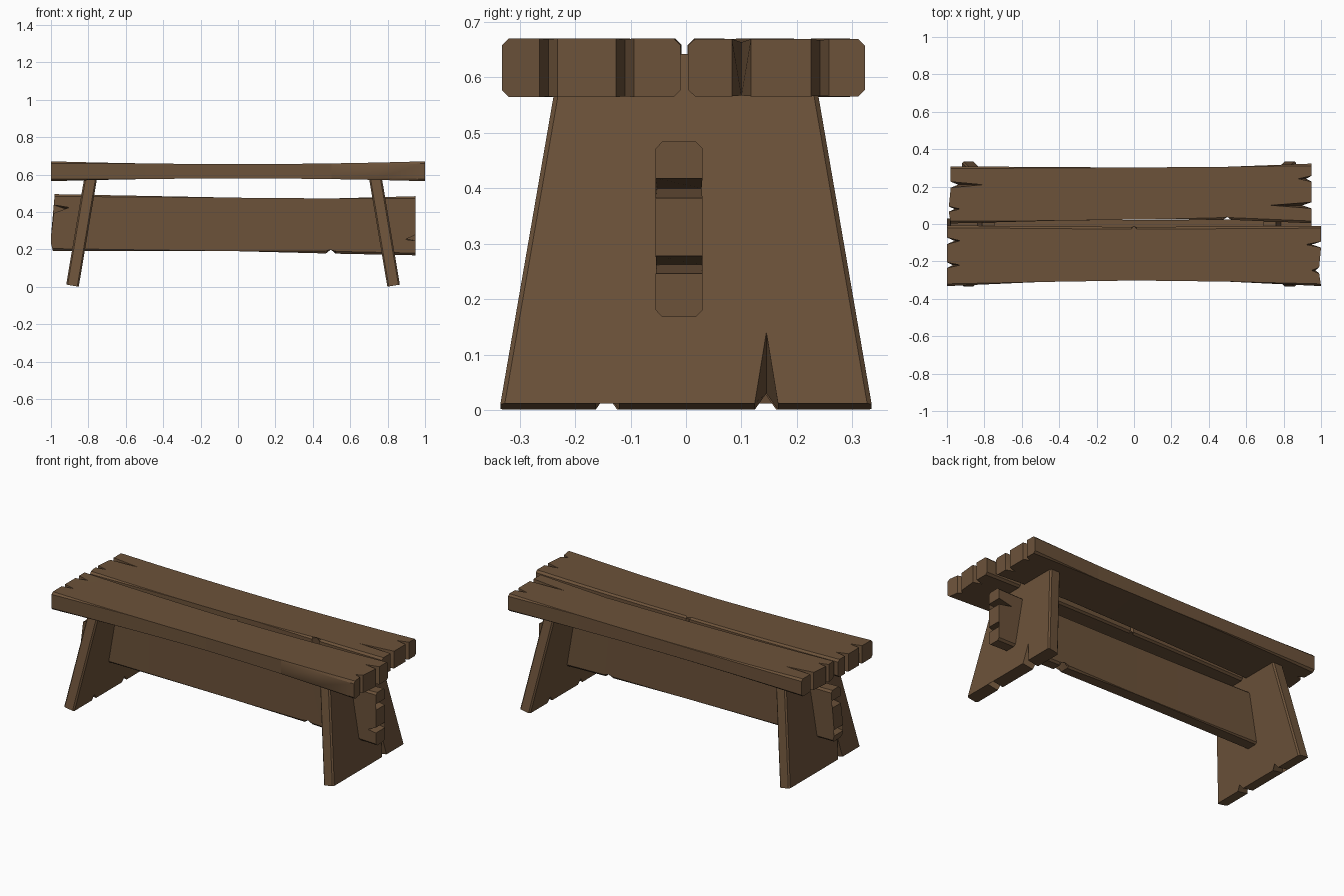
import bpy, bmesh, math
from mathutils import Matrix, Vector

if "Cube" in bpy.data.objects:
    bpy.data.objects.remove(bpy.data.objects["Cube"])

wood = bpy.data.materials.new("dark_wood")
wood.diffuse_color = (0.15, 0.085, 0.042, 1)
wood.use_nodes = True
wood.node_tree.nodes["Principled BSDF"].inputs["Base Color"].default_value = wood.diffuse_color


def board(name, low, high, start, end, half, axes, origin, pinch=0.0, chamfer=0.012):
    """Board in (u, v, t): low/high are its long edges, start/end its end cracks.
    A crack is (mouth u, v, half width, tip u on +t face, tip u on -t face)."""
    def crack_points(cracks, order, side):
        pts = []
        for u, v, w, top, bottom in cracks:
            tip = top if side > 0 else bottom
            pts += [(u, v - w * order), (tip, v), (u, v + w * order)]
        return pts

    bm = bmesh.new()
    loops = []
    for side in (1, -1):
        pts = (low + crack_points(end, 1, side) + high
               + crack_points(start, -1, side))
        loops.append([bm.verts.new((u, v, side * half)) for u, v in pts])
    top, bottom = loops
    n = len(top)
    bm.faces.new(top)
    bm.faces.new(bottom[::-1])
    for i in range(n):
        j = (i + 1) % n
        bm.faces.new((top[j], top[i], bottom[i], bottom[j]))

    # chamfer the long edges
    first_high = len(low) + 3 * len(end)
    ids = list(range(len(low) - 1))
    ids += list(range(first_high, first_high + len(high) - 1))
    edges = [bm.edges.get((lp[i], lp[i + 1])) for lp in loops for i in ids]
    bmesh.ops.bevel(bm, geom=edges, offset=chamfer, segments=1,
                    profile=0.5, affect='EDGES')

    # worn middle: slice across and thin the board there
    if pinch:
        for u in (-0.75, -0.5, -0.25, 0, 0.25, 0.5, 0.75):
            bmesh.ops.bisect_plane(bm, geom=bm.verts[:] + bm.edges[:] + bm.faces[:],
                                   plane_co=(u, 0, 0), plane_no=(1, 0, 0))
        for v in bm.verts:
            v.co.z *= 1 - pinch * max(0, 1 - v.co.x ** 2)

    m = Matrix([Vector(a) for a in axes]).transposed().to_4x4()
    m.translation = origin
    bm.transform(m)
    bmesh.ops.triangulate(bm, faces=[f for f in bm.faces if len(f.verts) > 4])
    bmesh.ops.recalc_face_normals(bm, faces=bm.faces[:])
    mesh = bpy.data.meshes.new(name)
    bm.to_mesh(mesh)
    bm.free()
    mesh.materials.append(wood)
    ob = bpy.data.objects.new(name, mesh)
    bpy.context.collection.objects.link(ob)
    bpy.ops.object.select_all(action='DESELECT')
    ob.select_set(True)
    bpy.context.view_layer.objects.active = ob
    bpy.ops.object.shade_smooth_by_angle(angle=math.radians(25))
    return ob


# seat planks
flat = ((1, 0, 0), (0, 1, 0), (0, 0, 1))
board("front_seat_plank",
      [(-1, -0.332), (-0.5, -0.31), (0, -0.302), (0.5, -0.308), (1, -0.332)],
      [(1, -0.01), (0.01, -0.016), (0, -0.03), (-0.01, -0.016), (-1, -0.008)],
      [(-1, -0.09, 0.018, -0.93, -0.96), (-1, -0.22, 0.015, -0.93, -0.97)],
      [(0.99, -0.248, 0.016, 0.95, 0.97), (1, -0.11, 0.016, 0.92, 0.95)],
      0.053, flat, (0, 0, 0.6175), 0.28)
board("back_seat_plank",
      [(-0.98, 0.003), (-0.4, 0.018), (0.1, 0.025), (0.475, 0.022),
       (0.497, 0.06), (0.52, 0.022), (0.95, 0.004)],
      [(0.95, 0.323), (0.5, 0.306), (0, 0.302), (-0.98, 0.308)],
      [(-0.98, 0.21, 0.016, -0.81, -0.94), (-0.99, 0.08, 0.014, -0.93, -0.96)],
      [(0.95, 0.10, 0.017, 0.73, 0.90), (0.95, 0.242, 0.016, 0.88, 0.92)],
      0.053, flat, (0, 0, 0.6175), 0.28)

# stretcher running through both legs
board("stretcher",
      [(-0.99, 0.192), (0, 0.19), (0.47, 0.178), (0.495, 0.222), (0.52, 0.177),
       (0.95, 0.168)],
      [(0.95, 0.484), (0.5, 0.472), (0, 0.476), (-0.98, 0.495)],
      [(-0.985, 0.415, 0.022, -0.85, -0.92), (-1, 0.25, 0.018, -0.90, -0.94)],
      [(0.95, 0.262, 0.016, 0.82, 0.87), (0.95, 0.40, 0.018, 0.80, 0.86)],
      0.043, ((1, 0, 0), (0, 0, 1), (0, -1, 0)), (0, -0.0125, 0), 0.2)

# splayed legs, cracked at the foot
a = math.radians(9.6)
for name, s, x in (("right_leg", 1, 0.832), ("left_leg", -1, -0.885)):
    board(name,
          [(0, -0.335), (0.64, -0.226)],
          [(0.64, 0.226), (0, 0.335)],
          [(0, 0.145, 0.021, 0.13, 0.03), (0, -0.142, 0.021, 0.31, 0.03)],
          [], 0.034,
          ((-s * math.sin(a), 0, math.cos(a)), (0, s, 0),
           (s * math.cos(a), 0, math.sin(a))),
          (x, 0, 0.006), 0, 0.008)
